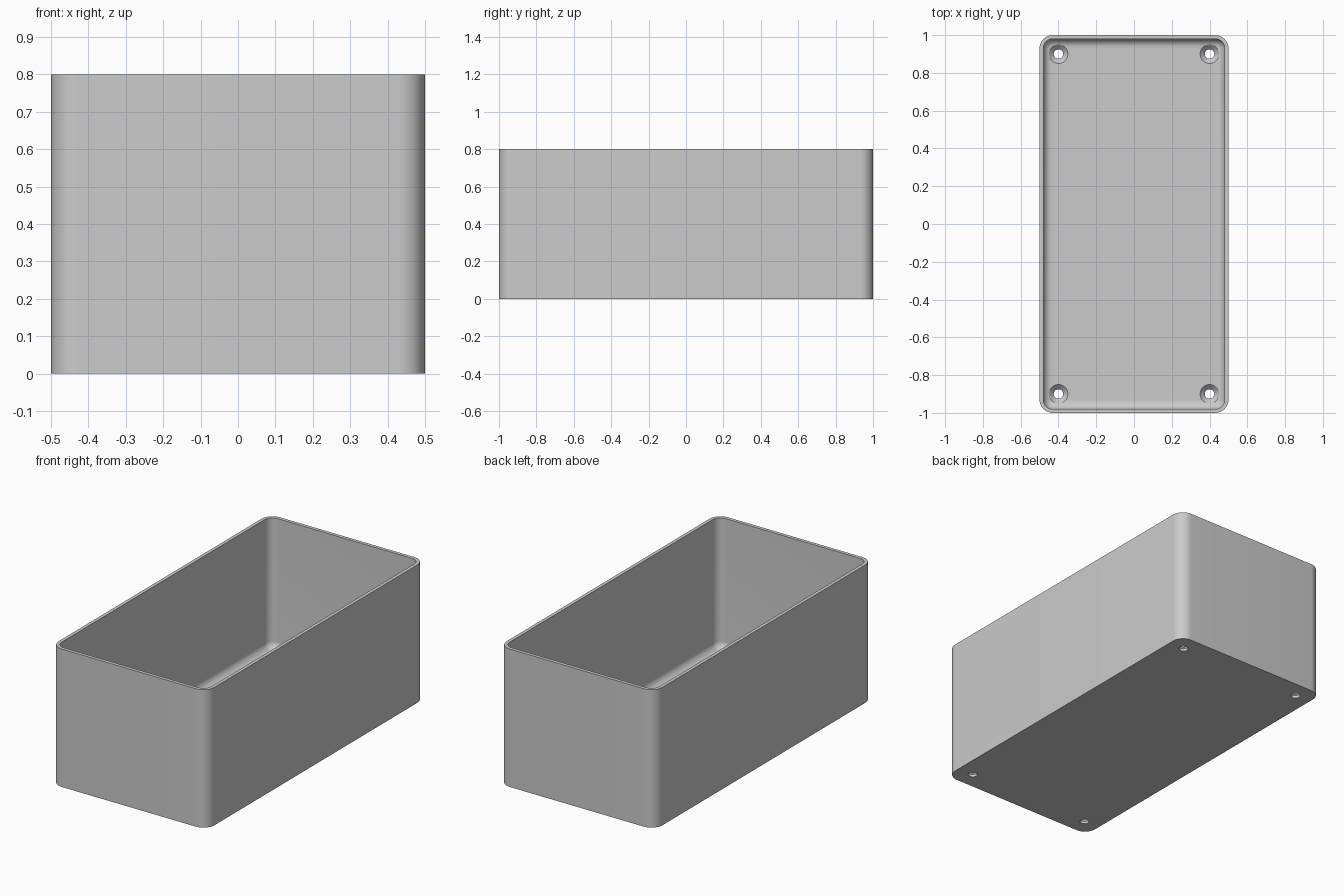
import bpy, bmesh, math

cube = bpy.data.objects.get("Cube")
if cube:
    bpy.data.objects.remove(cube, do_unlink=True)

HALF_X, HALF_Y, HEIGHT = 0.5, 1.0, 0.8
CORNER, WALL, FLOOR, FILLET = 0.07, 0.02, 0.04, 0.045
STEPS = 12

grey = bpy.data.materials.new("plain grey")
grey.use_nodes = True
colour = (0.6, 0.6, 0.6, 1)
grey.diffuse_color = colour
grey.node_tree.nodes["Principled BSDF"].inputs["Base Color"].default_value = colour


def outline(inset, z):
    """Rounded rectangle, moved inward by inset, at height z."""
    r = CORNER - inset
    points = []
    for quarter, (sx, sy) in enumerate([(1, 1), (-1, 1), (-1, -1), (1, -1)]):
        for i in range(STEPS + 1):
            a = (quarter + i / STEPS) * math.pi / 2
            points.append((sx * (HALF_X - CORNER) + r * math.cos(a),
                           sy * (HALF_Y - CORNER) + r * math.sin(a), z))
    return points


def circle(x, y, r, z, n=32):
    return [(x + r * math.cos(math.tau * i / n), y + r * math.sin(math.tau * i / n), z)
            for i in range(n)]


def loft(bm, outlines):
    """Closed solid through a stack of matching outlines."""
    rings = [[bm.verts.new(p) for p in o] for o in outlines]
    for low, high in zip(rings, rings[1:]):
        for i in range(len(low)):
            j = (i + 1) % len(low)
            bm.faces.new((low[i], low[j], high[j], high[i]))
    bm.faces.new(rings[0][::-1])
    bm.faces.new(rings[-1])


def make_object(name, bm):
    bmesh.ops.recalc_face_normals(bm, faces=bm.faces)
    mesh = bpy.data.meshes.new(name)
    bm.to_mesh(mesh)
    bm.free()
    mesh.materials.append(grey)
    obj = bpy.data.objects.new(name, mesh)
    bpy.context.collection.objects.link(obj)
    return obj


# Open box: outer wall, rim, inner wall, rounded inner floor edge
stack = [outline(0, 0), outline(0, HEIGHT), outline(WALL, HEIGHT)]
for i in range(STEPS + 1):
    a = i / STEPS * math.pi / 2
    stack.append(outline(WALL + FILLET * (1 - math.cos(a)),
                         FLOOR + FILLET * (1 - math.sin(a))))
bm = bmesh.new()
loft(bm, stack)
box = make_object("open_box", bm)

# Countersunk screw holes in the four corners of the floor
bm = bmesh.new()
for x in (-0.4, 0.4):
    for y in (-0.9, 0.9):
        loft(bm, [circle(x, y, r, z) for r, z in
                  ((0.025, -0.1), (0.025, 0.015), (0.05, FLOOR), (0.05, 0.15))])
cutter = make_object("screw_hole_cutter", bm)
cutter.hide_render = True

cut = box.modifiers.new("screw holes", 'BOOLEAN')
cut.operation = 'DIFFERENCE'
cut.solver = 'EXACT'
cut.object = cutter
bpy.context.view_layer.objects.active = box
box.select_set(True)
bpy.ops.object.modifier_apply(modifier=cut.name)
bpy.data.objects.remove(cutter, do_unlink=True)

# Smooth rounded surfaces, crisp rims
bpy.ops.object.shade_smooth_by_angle(angle=math.radians(30))
